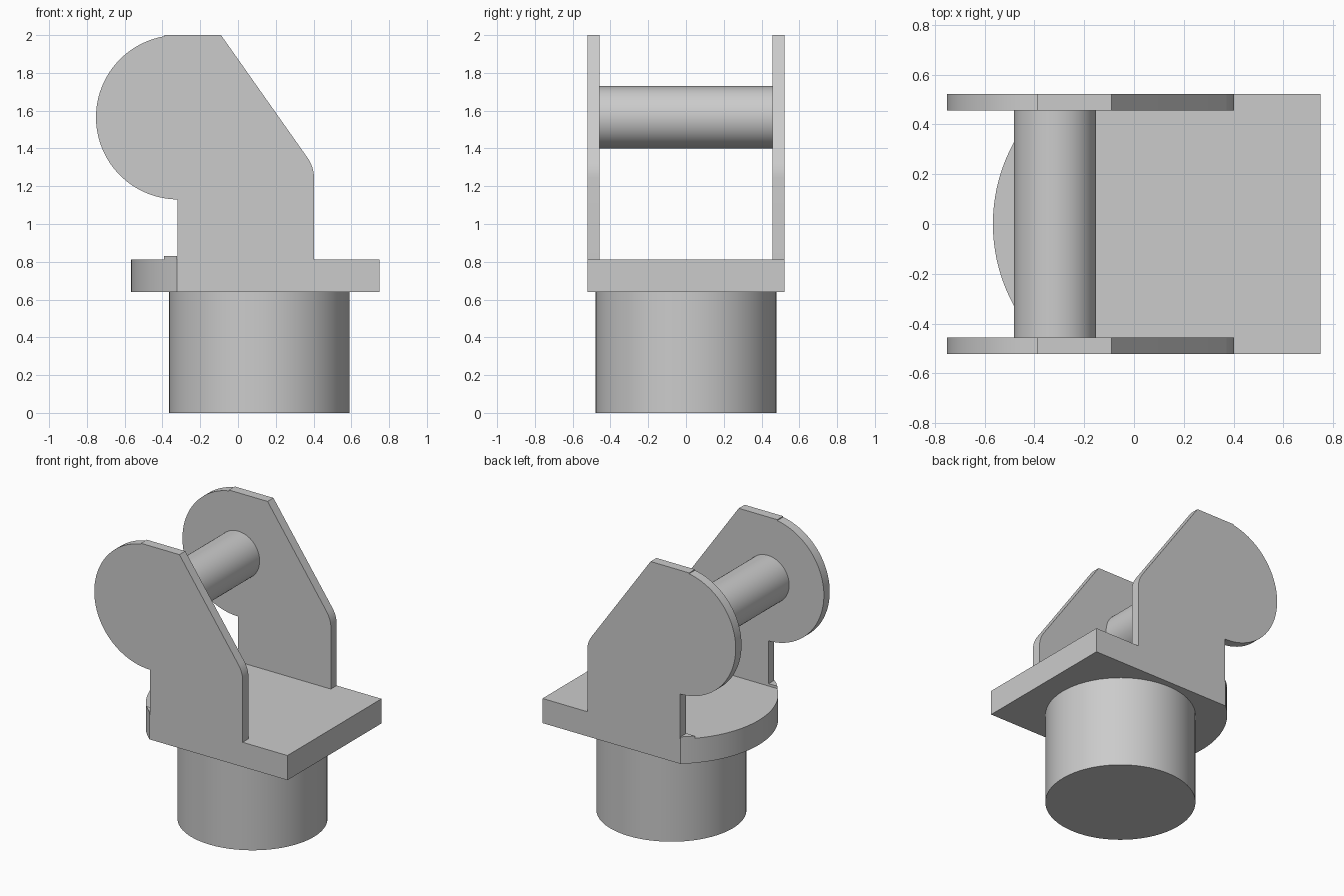
import bpy, bmesh, math
from mathutils import Vector

cube = bpy.data.objects.get("Cube")
if cube:
    bpy.data.objects.remove(cube, do_unlink=True)

grey = bpy.data.materials.new("plain grey")
grey.use_nodes = True
COLOUR = (0.6, 0.6, 0.6, 1)
grey.diffuse_color = COLOUR
grey.node_tree.nodes["Principled BSDF"].inputs["Base Color"].default_value = COLOUR

HALF_W, ARM_IN = 0.522, 0.457        # outer and inner faces of the arms
PLATE_LOW, PLATE_TOP = 0.64, 0.813
AXIS_X, PLATE_R = 0.113, 0.68        # post axis and rounded plate end
PIN = Vector((-0.317, 1.565))        # pin centre in x, z
ARM_LEFT = -0.32


def arc(cx, cy, r, start, end, steps):
    """Points along an arc, angles in radians."""
    angles = [start + (end - start) * i / steps for i in range(steps + 1)]
    return [(cx + r * math.cos(a), cy + r * math.sin(a)) for a in angles]


def prism(name, outline, low, high, axis="Z"):
    """Extrude a flat outline along z, or an x-z outline along y."""
    bm = bmesh.new()
    place = (lambda p, h: (p[0], p[1], h)) if axis == "Z" else (lambda p, h: (p[0], h, p[1]))
    face = bm.faces.new([bm.verts.new(place(p, low)) for p in outline])
    ext = bmesh.ops.extrude_face_region(bm, geom=[face])
    verts = [g for g in ext["geom"] if isinstance(g, bmesh.types.BMVert)]
    bmesh.ops.translate(bm, verts=verts, vec=place((0, 0), high - low))
    bmesh.ops.recalc_face_normals(bm, faces=bm.faces)
    mesh = bpy.data.meshes.new(name)
    bm.to_mesh(mesh)
    bm.free()
    mesh.materials.append(grey)
    obj = bpy.data.objects.new(name, mesh)
    bpy.context.collection.objects.link(obj)
    bpy.ops.object.select_all(action="DESELECT")
    obj.select_set(True)
    bpy.context.view_layer.objects.active = obj
    bpy.ops.object.shade_smooth_by_angle(angle=math.radians(25))
    return obj


def circle(cx, cy, r, steps=64):
    return arc(cx, cy, r, 0, math.tau, steps)[:-1]


# Round post
prism("post", circle(AXIS_X, 0, 0.478), 0, PLATE_LOW)

# Plate with a rounded end concentric with the post
swing = math.asin(HALF_W / PLATE_R)
plate = [(0.75, -HALF_W), (0.75, HALF_W)]
plate += arc(AXIS_X, 0, PLATE_R, math.pi - swing, math.pi + swing, 32)
prism("plate", plate, PLATE_LOW, PLATE_TOP)

# Arm profile: upright, rounded shoulder, sloped edge, flat top, round lobe
low, corner, high = Vector((0.402, 1.245)), Vector((0.402, 1.303)), Vector((0.367, 1.352))
shoulder = [low.lerp(corner, t / 6).lerp(corner.lerp(high, t / 6), t / 6) for t in range(7)]
lobe_r = 0.435
lobe_start = math.acos((-0.39 - PIN.x) / lobe_r)
arm = [(ARM_LEFT, PLATE_TOP), (0.402, PLATE_TOP)] + shoulder + [(-0.09, 2), (-0.39, 2)]
arm += arc(PIN.x, PIN.y, lobe_r, lobe_start, math.pi * 1.5, 40)
arm[-1] = (ARM_LEFT, arm[-1][1])

# Small raised toe behind each arm, trimmed to the plate's rounded end
toe_swing = math.asin(ARM_IN / PLATE_R)
toe = arc(AXIS_X, 0, PLATE_R, math.pi - swing, math.pi - toe_swing, 4)
toe.append((toe[0][0], ARM_IN))

for side, sign in (("right", -1), ("left", 1)):
    label = "front" if sign < 0 else "back"
    prism(label + "_arm", arm, sign * ARM_IN, sign * HALF_W, "Y")
    prism(label + "_toe", [(x, sign * y) for x, y in toe], PLATE_TOP, 0.83)

# Cross pin between the arms
prism("cross_pin", circle(PIN.x, PIN.y, 0.165), -ARM_IN, ARM_IN, "Y")
